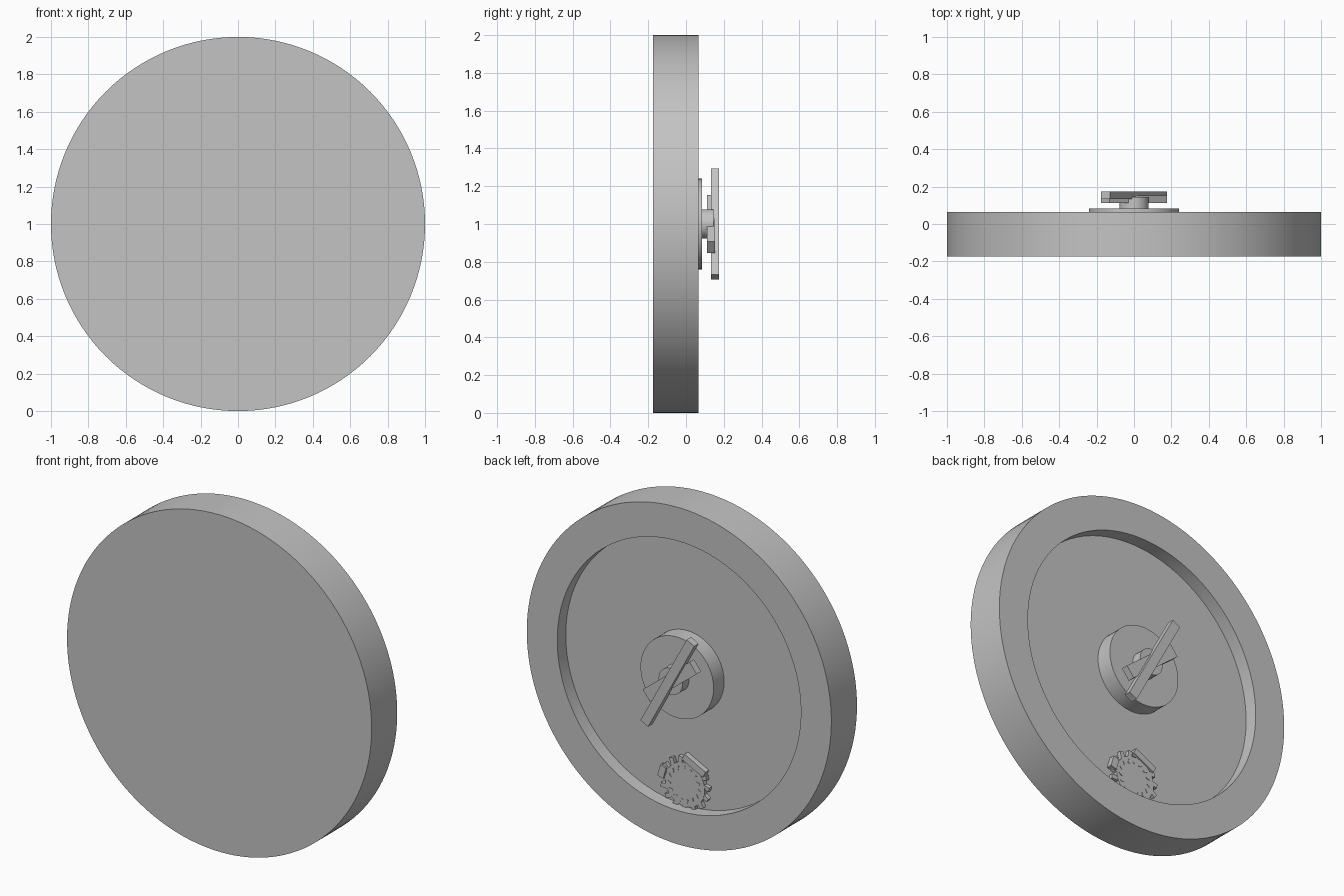
import bpy, bmesh, math
from mathutils import Matrix, Vector

cube = bpy.data.objects.get("Cube")
if cube:
    bpy.data.objects.remove(cube, do_unlink=True)

GREY = (0.55, 0.55, 0.55, 1.0)
grey = bpy.data.materials.new("plain_grey")
grey.use_nodes = True
grey.diffuse_color = GREY
grey.node_tree.nodes["Principled BSDF"].inputs["Base Color"].default_value = GREY


def finish(name, bm, smooth=False):
    """Turn a bmesh into a named grey object."""
    bmesh.ops.recalc_face_normals(bm, faces=bm.faces)
    mesh = bpy.data.meshes.new(name)
    bm.to_mesh(mesh)
    bm.free()
    mesh.materials.append(grey)
    obj = bpy.data.objects.new(name, mesh)
    bpy.context.collection.objects.link(obj)
    if smooth:
        bpy.ops.object.select_all(action='DESELECT')
        obj.select_set(True)
        bpy.context.view_layer.objects.active = obj
        bpy.ops.object.shade_smooth_by_angle(angle=math.radians(30))
    return obj


def add_disc(bm, radius, y0, y1, z, segments):
    """Cylinder along y."""
    place = Matrix.Translation((0, (y0 + y1) / 2, z)) @ Matrix.Rotation(math.pi / 2, 4, 'X')
    bmesh.ops.create_cone(bm, cap_ends=True, segments=segments, radius1=radius,
                          radius2=radius, depth=y1 - y0, matrix=place)


def add_bar(bm, centre, size, turn):
    """Box turned about y; a positive turn tips its top towards -x."""
    place = (Matrix.Translation(centre) @ Matrix.Rotation(-turn, 4, 'Y')
             @ Matrix.Diagonal((*size, 1)))
    bmesh.ops.create_cube(bm, size=1, matrix=place)


# Round case with a shallow recess in its back
bm = bmesh.new()
add_disc(bm, 1.0, -0.175, 0.065, 1.0, 128)
bm.normal_update()
back = max(bm.faces, key=lambda f: f.calc_center_median().y)
bmesh.ops.inset_region(bm, faces=[back], thickness=0.2, use_even_offset=True)
floor = bmesh.ops.extrude_face_region(bm, geom=[back])
bmesh.ops.delete(bm, geom=[back], context='FACES_ONLY')
verts = [g for g in floor["geom"] if isinstance(g, bmesh.types.BMVert)]
bmesh.ops.translate(bm, verts=verts, vec=(0, -0.08, 0))
finish("case", bm, smooth=True)

# Hub and the spindle that carries the hands
for name, radius, y0, y1 in (("hub", 0.24, -0.02, 0.084), ("spindle", 0.078, 0.08, 0.145)):
    bm = bmesh.new()
    add_disc(bm, radius, y0, y1, 1.0, 64)
    finish(name, bm, smooth=True)

# Hands
for name, y, size, degrees in (("hour_hand", 0.132, (0.076, 0.042, 0.393), 51.4),
                               ("minute_hand", 0.154, (0.056, 0.042, 0.636), 28.5)):
    bm = bmesh.new()
    add_bar(bm, (0, y, 1.0), size, math.radians(degrees))
    finish(name, bm)

# Small toothed wheel resting at the bottom of the recess
WHEEL = Vector((0.005, 0.0, 0.335))
TEETH = 15


def around(angle, radius, y):
    return WHEEL + Vector((-math.sin(angle) * radius, y, math.cos(angle) * radius))


bm = bmesh.new()
add_disc(bm, 0.13, -0.02, 0.01, WHEEL.z, 32)
finish("wheel", bm, smooth=True)

bm = bmesh.new()
for i in range(TEETH):
    a = math.tau * (i + 0.5) / TEETH
    add_bar(bm, around(a, 0.137, -0.004), (0.026, 0.024, 0.05), a + 0.35)
finish("wheel_teeth", bm)

# Thin raised slivers on the wheel's face
bm = bmesh.new()
for i in range(TEETH):
    a = math.tau * i / TEETH
    add_bar(bm, around(a, 0.098, 0.009), (0.008, 0.008, 0.024), a + 0.6)
finish("wheel_slivers", bm)

# Larger blocks on the wheel's edge
bm = bmesh.new()
for degrees, length in ((27, 0.155), (-74, 0.07)):
    a = math.radians(degrees)
    add_bar(bm, around(a, 0.148, 0.0), (length, 0.036, 0.04), a)
finish("wheel_blocks", bm)
